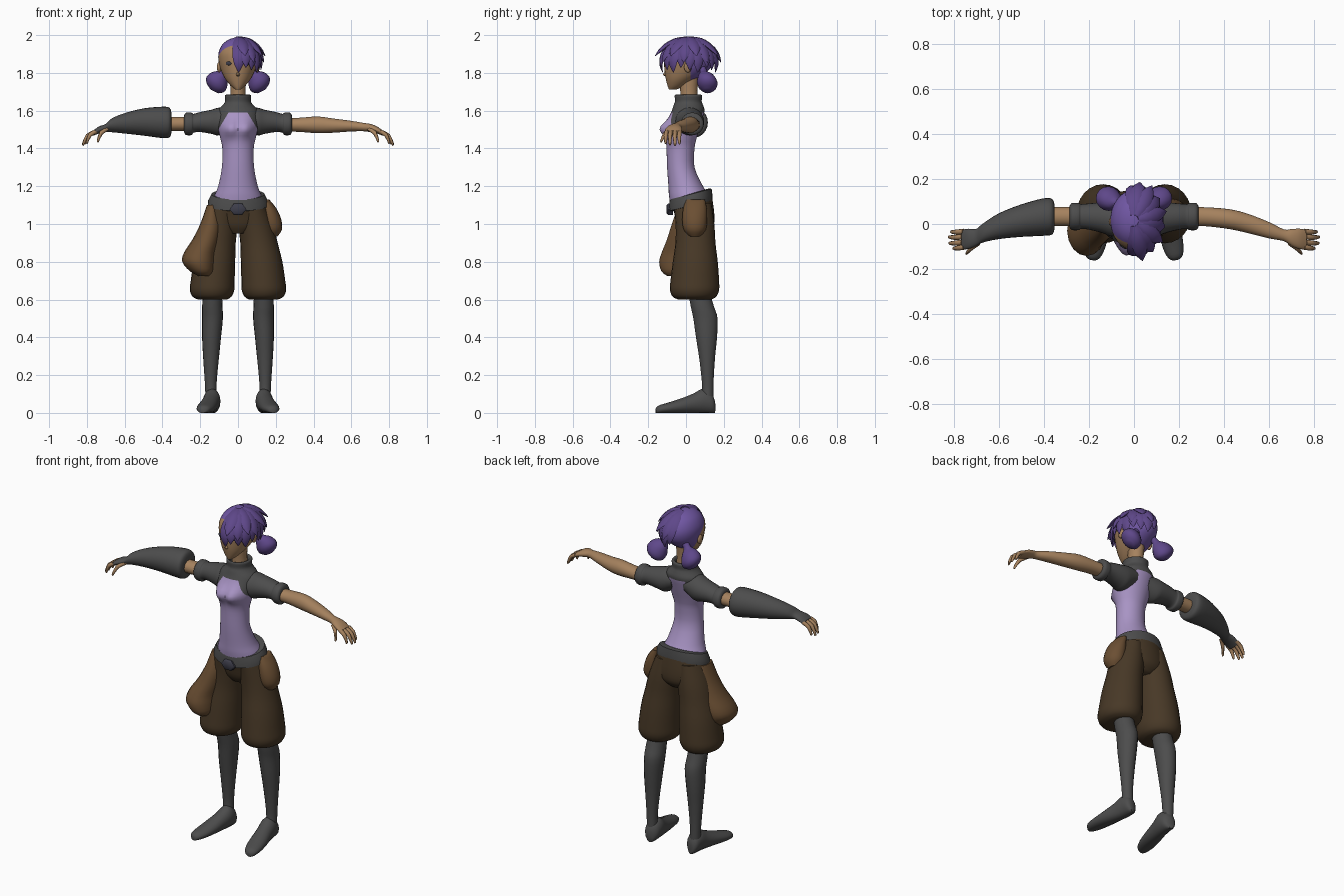
import bpy, bmesh, math
from mathutils import Vector as V, Matrix


def material(name, r, g, b):
    m = bpy.data.materials.new(name)
    lin = [c / 12.92 if c <= 0.04045 else ((c + 0.055) / 1.055) ** 2.4 for c in (r, g, b)]
    m.diffuse_color = (*lin, 1)
    return m


SKIN = material("skin", .65, .51, .37)
LILAC = material("lilac cloth", .66, .58, .77)
GREY = material("grey cloth", .30, .30, .30)
BROWN = material("dark brown cloth", .28, .22, .15)
POUCH = material("pouch brown", .42, .31, .20)
HAIR = material("dark purple hair", .37, .28, .54)
CAP = material("purple hair", .44, .34, .64)
DARK = material("dark slate", .24, .24, .29)


def finish(name, bm, mats, angle=50):
    bmesh.ops.recalc_face_normals(bm, faces=bm.faces)
    me = bpy.data.meshes.new(name)
    bm.to_mesh(me)
    bm.free()
    for m in mats:
        me.materials.append(m)
    for p in me.polygons:
        p.use_smooth = True
    me.set_sharp_from_angle(angle=math.radians(angle))
    ob = bpy.data.objects.new(name, me)
    bpy.context.collection.objects.link(ob)
    return ob


def catmull(a, b, c, d, t):
    return 0.5 * (2 * b + (c - a) * t + (2 * a - 5 * b + 4 * c - d) * t * t
                  + (3 * b - a - 3 * c + d) * t ** 3)


def loft_bm(rings, n=24, sub=3, sx=1):
    """Skin ellipses (centre, u, v); sx=-1 mirrors in x."""
    rings = [[V(p) for p in r] for r in rings]
    dense = []
    for i in range(len(rings) - 1):
        q = [rings[max(i - 1, 0)], rings[i], rings[i + 1], rings[min(i + 2, len(rings) - 1)]]
        for s in range(sub):
            dense.append([catmull(*[r[k] for r in q], s / sub) for k in range(3)])
    dense.append(rings[-1])
    bm = bmesh.new()
    loops = []
    for c, u, v in dense:
        pts = [c + u * math.cos(2 * math.pi * j / n) + v * math.sin(2 * math.pi * j / n)
               for j in range(n)]
        loops.append([bm.verts.new((p.x * sx, p.y, max(p.z, 0))) for p in pts])
    for a, b in zip(loops, loops[1:]):
        for j in range(n):
            bm.faces.new((a[j], a[(j + 1) % n], b[(j + 1) % n], b[j]))
    bm.faces.new(loops[0])
    bm.faces.new(loops[-1])
    return bm


def loft(name, rings, mat, n=24, sub=3, sx=1):
    return finish(name, loft_bm(rings, n, sub, sx), [mat])


def up(z, x0, x1, y0, y1, tilt=0):      # horizontal section
    return ((x0 + x1) / 2, (y0 + y1) / 2, z), ((x1 - x0) / 2, 0, 0), (0, (y1 - y0) / 2, tilt)


def side(x, y, z, ry, rz):              # section across an arm
    return (x, y, z), (0, ry, 0), (0, 0, rz)


def ball(name, loc, radii, mat, rot=0, axis='Z'):
    bm = bmesh.new()
    bmesh.ops.create_uvsphere(bm, u_segments=20, v_segments=12, radius=1, matrix=Matrix.Translation(
        loc) @ Matrix.Rotation(rot, 4, axis) @ Matrix.Diagonal((*radii, 1)))
    return finish(name, bm, [mat])


def cut(bm, co, no):
    bmesh.ops.bisect_plane(bm, geom=bm.verts[:] + bm.edges[:] + bm.faces[:],
                           plane_co=co, plane_no=no, dist=1e-5)


# Shirt: lilac body with grey raglan yoke and collar
bm = loft_bm([up(z, -w, w, a, b) for z, w, a, b in [
    (1.09, .14, -.08, .13), (1.15, .125, -.09, .12), (1.2, .105, -.093, .09),
    (1.3, .085, -.10, .045), (1.4, .083, -.103, .045), (1.45, .093, -.106, .055),
    (1.5, .105, -.108, .07), (1.55, .112, -.095, .085), (1.6, .108, -.075, .098),
    (1.63, .08, -.065, .09), (1.65, .068, -.058, .083), (1.68, .07, -.06, .085),
    (1.682, .055, -.05, .07), (1.65, .045, -.04, .06)]], 36, 3)
for v in bm.verts:                      # bust
    if v.co.y < -.03:
        v.co.y -= .038 * math.exp(-((abs(v.co.x) - .04) / .045) ** 2 - ((v.co.z - 1.505) / .042) ** 2)
cut(bm, (0, 0, 1.59), (0, 0, 1))
for s in (-1, 1):
    cut(bm, (s * .05, 0, 1.59), (s, 0, .6))
for f in bm.faces:
    c = f.calc_center_median()
    f.material_index = int(c.z > 1.59 or abs(c.x) > .05 + (1.59 - c.z) * .6 and c.z > 1.4)
finish("shirt", bm, [LILAC, GREY])

# Belt, buckle and seat of the trousers
loft("belt", [up(z, -w, w, -.09 + d, .14 - d, .028) for z, w, d in [
    (1.095, .13, .02), (1.097, .16, 0), (1.125, .158, 0), (1.158, .14, .004), (1.16, .12, .02)]],
    GREY, 32, 1)
loft("buckle", [((0, y, 1.078), (r, 0, 0), (0, 0, r * .75)) for y, r in [
    (-.07, .045), (-.096, .045), (-.102, .035)]], DARK, 6, 1)
loft("trouser_seat", [up(1.12, -.148, .148, -.075, .138, .025), up(1.05, -.16, .16, -.06, .15),
                      up(.99, -.14, .14, -.045, .145), up(.95, -.07, .07, -.02, .11)], BROWN, 32)

for s, tag in ((1, "left"), (-1, "right")):
    # Baggy trouser leg, stocking, foot
    loft(tag + "_trouser_leg", [up(*r) for r in [
        (1.11, .005, .145, -.065, .135), (1.0, .002, .185, -.055, .15), (.9, .012, .21, -.056, .156),
        (.8, .015, .235, -.07, .168), (.7, .018, .25, -.082, .175), (.65, .02, .255, -.085, .175),
        (.615, .035, .24, -.07, .16), (.6, .06, .21, -.04, .135)]], BROWN, sx=s)
    loft(tag + "_stocking", [up(*r) for r in [
        (.64, .085, .185, .01, .125), (.56, .082, .19, .025, .15), (.5, .08, .19, .038, .168),
        (.4, .09, .19, .052, .165), (.3, .1, .185, .068, .155), (.2, .11, .178, .08, .148),
        (.13, .114, .174, .085, .146), (.06, .112, .172, .08, .146)]], GREY, 18, sx=s)
    loft(tag + "_foot", [((x, y, h / 2), (w, w * .2, 0), (0, 0, h / 2 + .003)) for x, y, w, h in [
        (.135, .152, .018, .06), (.135, .135, .038, .1), (.138, .09, .045, .125), (.146, .04, .045, .1),
        (.16, -.03, .048, .072), (.174, -.1, .045, .05), (.184, -.145, .032, .036),
        (.187, -.16, .012, .02)]], GREY, 16, sx=s)
    # Sleeve with cuff
    loft(tag + "_sleeve", [side(*r) for r in [
        (.04, .015, 1.56, .07, .055), (.1, .02, 1.543, .075, .073), (.14, .028, 1.541, .068, .064),
        (.2, .033, 1.54, .058, .053), (.235, .033, 1.533, .055, .05), (.245, .033, 1.53, .06, .059),
        (.275, .033, 1.53, .06, .059), (.285, .033, 1.53, .048, .045)]], GREY, sx=s)
    # Fingers: base x, y, z then tip x, y, z
    for i, (bx, by, bz, tx, ty, tz) in enumerate([
            (.755, -.033, 1.488, .81, -.035, 1.43), (.76, -.057, 1.488, .82, -.058, 1.422),
            (.76, -.081, 1.488, .818, -.085, 1.425), (.752, -.102, 1.49, .80, -.108, 1.432),
            (.69, -.085, 1.505, .742, -.13, 1.44)]):
        b, t = V((bx, by, bz)), V((tx, ty, tz))
        m = (b + t) / 2 + V((.008, -.002, .01))
        loft(f"{tag}_finger_{i + 1}", [(p, (0, r, 0), (r * .7, 0, r * .7)) for p, r in [
            (b, .012), (m, .011), (t, .007), (t + V((.002, 0, -.006)), .003)]], SKIN, 8, 2, s)
    # Ear, eye, hair bun with its tie
    ball(tag + "_ear", (s * .1, .01, 1.83), (.012, .02, .028), SKIN)
    ball(tag + "_eye", (s * .05, -.1, 1.85), (.018, .005, .01), DARK, s * .6)
    loft(tag + "_hair_bun", [((x, y, z), (r, 0, r * .5), (0, r, 0)) for x, y, z, r in [
        (.05, .085, 1.83, .02), (.075, .095, 1.803, .02), (.095, .105, 1.785, .04),
        (.112, .112, 1.752, .054), (.12, .115, 1.722, .046), (.125, .115, 1.702, .02)]], HAIR, 16, sx=s)

# Bare left arm; gauntlet on the right
HAND = [(.7, -.06, 1.508, .038, .022), (.735, -.066, 1.498, .045, .019), (.765, -.07, 1.482, .043, .014)]
loft("left_arm", [side(*r) for r in [
    (.25, .033, 1.525, .042, .036), (.32, .032, 1.525, .042, .037), (.42, .022, 1.525, .044, .044),
    (.5, .004, 1.521, .043, .038), (.6, -.028, 1.518, .036, .028), (.665, -.05, 1.513, .026, .022)]
    + HAND], SKIN)
loft("right_upper_arm", [side(x, .033, 1.53, .042, .037) for x in (.25, .32, .4)], SKIN, sx=-1)
loft("right_gauntlet", [side(*r) for r in [
    (.352, .032, 1.537, .05, .05), (.362, .032, 1.537, .078, .078), (.4, .031, 1.538, .083, .083),
    (.5, .015, 1.54, .072, .072), (.6, -.01, 1.533, .057, .054), (.67, -.04, 1.522, .042, .036)]
    + HAND], GREY, sx=-1)

# Hip pouches: large hanging one on the right, small one on the left
loft("right_pouch", [up(*r) for r in [
    (1.1, -.165, -.11, -.04, .07), (1.0, -.2, -.09, -.075, .08), (.92, -.24, -.1, -.1, .085),
    (.85, -.285, -.12, -.128, .085), (.8, -.295, -.125, -.142, .075), (.75, -.255, -.13, -.13, .045),
    (.725, -.21, -.15, -.1, .0)]], POUCH, 16)
loft("left_pouch", [up(*r) for r in [
    (1.13, .12, .165, 0, .1), (1.08, .12, .205, -.015, .11), (1.02, .12, .23, -.02, .112),
    (.97, .13, .232, -.012, .105), (.935, .15, .21, .015, .08)]], POUCH, 16)

# Neck and head; the hair cap is the region behind the hairline planes
loft("neck", [up(1.64, -.045, .045, -.03, .065), up(1.7, -.04, .04, -.03, .06),
              up(1.8, -.045, .045, -.04, .07)], SKIN, 16)
bm = loft_bm([up(z, -w, w, a, b) for z, w, a, b in [
    (1.712, .014, -.09, -.05), (1.73, .036, -.097, -.01), (1.76, .062, -.105, .04),
    (1.79, .08, -.111, .09), (1.83, .096, -.115, .135), (1.87, .104, -.117, .15),
    (1.91, .102, -.112, .145), (1.95, .083, -.085, .12), (1.975, .052, -.05, .085),
    (1.987, .018, -.01, .045)]], 32, 3)
LINES = [(V((0, .025, 1.8)), V((0, 1, 0))), (V((0, -.06, 1.925)), V((0, 1, 1.2)))]
for co, no in LINES:
    cut(bm, co, no)
for f in bm.faces:
    c = f.calc_center_median()
    f.material_index = int(any((c - co).dot(no) > 0 for co, no in LINES) and c.z > 1.745)
finish("head_with_hair_cap", bm, [SKIN, CAP])
loft("nose", [((0, -.1, 1.815), (.004, 0, 0), (0, .008, 0)), ((0, -.107, 1.79), (.011, 0, 0), (0, .016, 0)),
              ((0, -.1, 1.78), (.006, 0, 0), (0, .008, 0))], SKIN, 8, 1)


# Swept hair locks fanning from the parting over the left side
def lock(name, az, polar, flare, width):
    a = math.radians(az)
    lateral, rings = V((-math.sin(a), math.cos(a), 0)), []
    for t, w in ((0, .5), (.3, .9), (.6, 1), (.82, .7), (1, .03)):
        p = math.radians(10 + (polar - 10) * t)
        out = V((math.sin(p) * math.cos(a), math.sin(p) * math.sin(a), math.cos(p)))
        k = 1.02 + flare * t * t
        c = V((out.x * .108 * k, .015 + out.y * .135 * k, 1.86 + out.z * .125 * (1.02 + flare * t * .3)))
        rings.append((c, lateral * width * w, out * (.012 * w + .001)))
    loft(name, rings, HAIR, 6, 2)


for i in range(11):
    lock(f"lower_lock_{i + 1}", -88 + i * 18, (116, 104, 110)[i % 3], .12 + .05 * (i % 2), .034)
for i in range(8):
    lock(f"upper_lock_{i + 1}", -75 + i * 22, (78, 92)[i % 2], .38 - .12 * (i % 2), .032)
